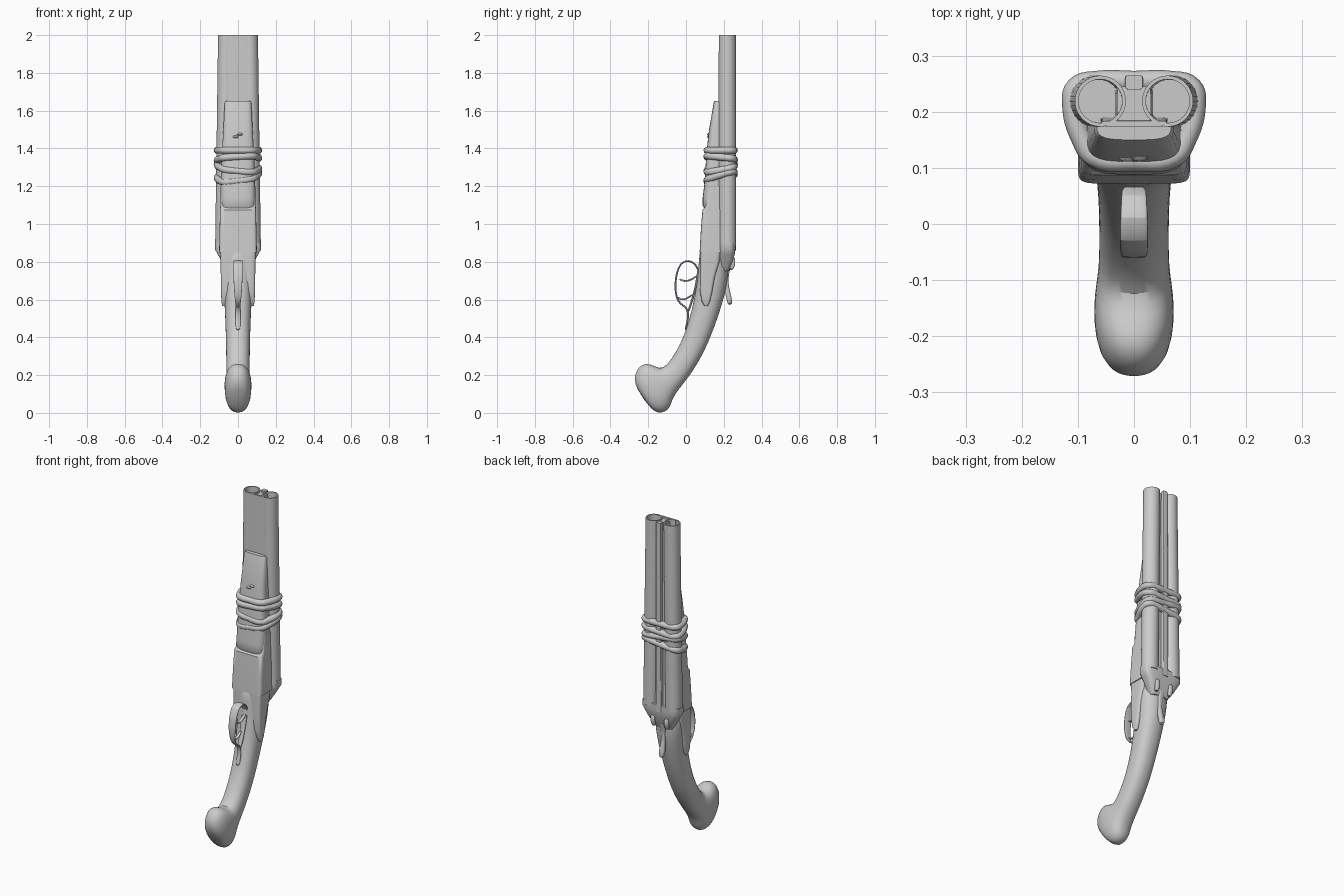
import bpy, bmesh
from math import sin, cos, pi, hypot


def finish(ob, angle=0.7):
    bpy.ops.object.select_all(action='DESELECT')
    ob.select_set(True)
    bpy.context.view_layer.objects.active = ob
    bpy.ops.object.shade_smooth_by_angle(angle=angle)
    return ob


def skin(name, rings, closed=False, angle=0.7, subsurf=0):
    """Join equal rings of points into a surface; cap the ends unless closed."""
    bm = bmesh.new()
    vs = [[bm.verts.new(p) for p in r] for r in rings]
    n, m = len(rings[0]), len(rings)
    for i in range(m if closed else m - 1):
        a, b = vs[i], vs[(i + 1) % m]
        for j in range(n):
            k = (j + 1) % n
            bm.faces.new((a[j], a[k], b[k], b[j]))
    if not closed:
        bm.faces.new(vs[0])
        bm.faces.new(vs[-1])
    bmesh.ops.recalc_face_normals(bm, faces=bm.faces)
    me = bpy.data.meshes.new(name)
    bm.to_mesh(me)
    bm.free()
    ob = bpy.data.objects.new(name, me)
    bpy.context.collection.objects.link(ob)
    if subsurf:
        mod = ob.modifiers.new("smooth", 'SUBSURF')
        mod.levels = mod.render_levels = subsurf
    return finish(ob, angle)


def loft(name, rows, p=2, n=24, x=0, **kw):
    """rows: front y, front z, back y, back z, half width (superellipse power p)."""
    f = lambda v: (abs(v) ** (2 / p)) * (1 if v > 0 else -1)
    rings = []
    for fy, fz, by, bz, w in rows:
        ring = []
        for i in range(n):
            t = 2 * pi * (i + 0.5) / n
            s = f(sin(t)) / 2
            ring.append((x + w * f(cos(t)), (fy + by) / 2 + s * (by - fy),
                         (fz + bz) / 2 + s * (bz - fz)))
        rings.append(ring)
    return skin(name, rings, **kw)


def upright(name, rows, **kw):
    """rows: z, front y, back y, half width."""
    return loft(name, [(a, z, b, z, w) for z, a, b, w in rows], **kw)


def strip(name, pts, thick, x=0, **kw):
    """Ribbon along a side-view path; pts: y, z, half width."""
    rows = []
    for i, (y, z, w) in enumerate(pts):
        a, b = pts[max(i - 1, 0)], pts[min(i + 1, len(pts) - 1)]
        dy, dz = b[0] - a[0], b[1] - a[1]
        d = hypot(dy, dz)
        ny, nz = dz / d * thick, -dy / d * thick
        rows.append((y - ny, z - nz, y + ny, z + nz, w))
    return loft(name, rows, p=3, n=12, x=x, subsurf=1, **kw)


# Barrels: slightly tapering hollow tubes
for side, label in ((-1, "left"), (1, "right")):
    prof = [(0.88, 0.047, 0.074), (2.0, 0.0455, 0.060), (2.0, 0.039, 0.060), (1.7, 0.038, 0.063)]
    skin("barrel_" + label, [[(side * cx + r * cos(2 * pi * i / 32), 0.219 + r * sin(2 * pi * i / 32), z)
                              for i in range(32)] for z, r, cx in prof])

# Webs joining the barrels: flat front, recessed middle, raised back rib
upright("barrel_front_web", [(0.88, 0.172, 0.215, 0.074), (1.7, 0.174, 0.19, 0.06), (2.0, 0.174, 0.184, 0.058)], p=8)
upright("barrel_middle_web", [(0.88, 0.19, 0.245, 0.045), (1.99, 0.18, 0.245, 0.03)], p=8)
upright("barrel_rib", [(0.86, 0.23, 0.265, 0.018), (2.0, 0.24, 0.265, 0.015)], p=8)

# Wooden fore-end under the barrels
upright("fore_end", [(1.652, 0.150, 0.20, 0.066), (1.64, 0.146, 0.20, 0.071), (1.5, 0.122, 0.20, 0.078),
                     (1.38, 0.108, 0.20, 0.085), (1.22, 0.098, 0.20, 0.091), (1.14, 0.088, 0.20, 0.092),
                     (1.10, 0.088, 0.20, 0.091), (1.07, 0.102, 0.20, 0.085)], p=3.5)
for z, tilt in ((1.455, 0.012), (1.48, -0.01)):
    strip("fore_end_pin", [(0.113, z, 0.015), (0.125, z + tilt, 0.018)], 0.008, x=-tilt)

# Receiver block
upright("receiver", [(1.20, 0.12, 0.21, 0.092), (1.09, 0.102, 0.21, 0.094), (1.075, 0.087, 0.21, 0.095),
                     (0.96, 0.078, 0.21, 0.098), (0.85, 0.072, 0.20, 0.100)], p=9, n=32)

# Side plates tapering to a rounded leaf end
upright("side_plates", [(0.88, 0.075, 0.19, 0.096), (0.80, 0.074, 0.18, 0.093), (0.72, 0.073, 0.155, 0.091),
                        (0.64, 0.074, 0.14, 0.09), (0.59, 0.083, 0.128, 0.088), (0.565, 0.097, 0.115, 0.084)],
        p=7, n=32)

# Curved stock with bulbous butt
loft("grip_stock", [(0.072, 0.90, 0.22, 0.86, 0.085), (0.068, 0.80, 0.225, 0.76, 0.085),
                    (0.060, 0.70, 0.217, 0.67, 0.078), (0.043, 0.60, 0.190, 0.57, 0.072),
                    (0.015, 0.48, 0.150, 0.45, 0.066), (-0.03, 0.36, 0.092, 0.31, 0.063),
                    (-0.08, 0.28, 0.02, 0.195, 0.062), (-0.125, 0.228, -0.035, 0.13, 0.063),
                    (-0.165, 0.248, -0.073, 0.075, 0.069), (-0.215, 0.268, -0.082, 0.03, 0.072),
                    (-0.255, 0.242, -0.108, 0.004, 0.071), (-0.279, 0.185, -0.150, -0.004, 0.060),
                    (-0.258, 0.12, -0.190, 0.025, 0.034)], p=2.3, subsurf=1, angle=1.2)

# Breech behind the barrels
upright("breech", [(0.90, 0.175, 0.262, 0.122), (0.865, 0.175, 0.262, 0.122), (0.84, 0.175, 0.258, 0.108),
                   (0.80, 0.18, 0.248, 0.085), (0.75, 0.17, 0.225, 0.055)], p=4, n=32)

# Top lever and two small hammers
strip("top_lever", [(0.24, 0.84, 0.03), (0.222, 0.77, 0.022), (0.207, 0.71, 0.014), (0.217, 0.65, 0.012),
                    (0.228, 0.61, 0.02), (0.233, 0.57, 0.012)], 0.014)
for side in (-1, 1):
    strip("hammer", [(0.22, 0.85, 0.016), (0.247, 0.825, 0.015), (0.253, 0.79, 0.013),
                     (0.236, 0.755, 0.01)], 0.012, x=side * 0.045)

# Trigger guard loop with tail, and its base strap
strip("trigger_guard", [(0.068, 0.745, 0.022), (0.052, 0.79, 0.023), (0.012, 0.81, 0.025), (-0.03, 0.795, 0.026),
                        (-0.052, 0.735, 0.025), (-0.058, 0.67, 0.023), (-0.052, 0.61, 0.018),
                        (-0.03, 0.575, 0.014), (0.0, 0.562, 0.013), (0.014, 0.53, 0.013),
                        (0.008, 0.48, 0.013), (-0.006, 0.435, 0.013)], 0.005)
strip("guard_strap", [(0.066, 0.77, 0.02), (0.056, 0.68, 0.018), (0.034, 0.60, 0.015), (0.01, 0.53, 0.013)], 0.006)

# Two curved triggers
strip("front_trigger", [(0.065, 0.73, 0.009), (0.025, 0.702, 0.009), (-0.01, 0.695, 0.008), (-0.037, 0.71, 0.006)],
      0.005, x=0.006)
strip("rear_trigger", [(0.04, 0.63, 0.009), (0.0, 0.602, 0.009), (-0.025, 0.598, 0.008), (-0.048, 0.615, 0.006)],
      0.005, x=-0.006)

# Rope wound around barrels and fore-end
half = [(0, 0.254), (0.065, 0.254), (0.103, 0.243), (0.109, 0.21), (0.092, 0.15), (0.072, 0.121), (0, 0.113)]
outline = half + [(-x, y) for x, y in half[-2:0:-1]]
for z, tx, ty in ((1.39, 0.0, 0.0), (1.347, 0.06, -0.12), (1.297, -0.1, 0.22), (1.25, 0.12, 0.28)):
    cu = bpy.data.curves.new("rope_wrap", 'CURVE')
    cu.dimensions = '3D'
    cu.bevel_depth = 0.019
    cu.bevel_resolution = 3
    cu.resolution_u = 5
    sp = cu.splines.new('BEZIER')
    sp.bezier_points.add(len(outline) - 1)
    for bp, (x, y) in zip(sp.bezier_points, outline):
        bp.co = (x, y, z + tx * x + ty * (y - 0.19))
        bp.handle_left_type = bp.handle_right_type = 'AUTO'
    sp.use_cyclic_u = True
    ob = bpy.data.objects.new("rope_wrap", cu)
    bpy.context.collection.objects.link(ob)
    bpy.ops.object.select_all(action='DESELECT')
    ob.select_set(True)
    bpy.context.view_layer.objects.active = ob
    bpy.ops.object.convert(target='MESH')
    finish(bpy.context.view_layer.objects.active, 1.0)
